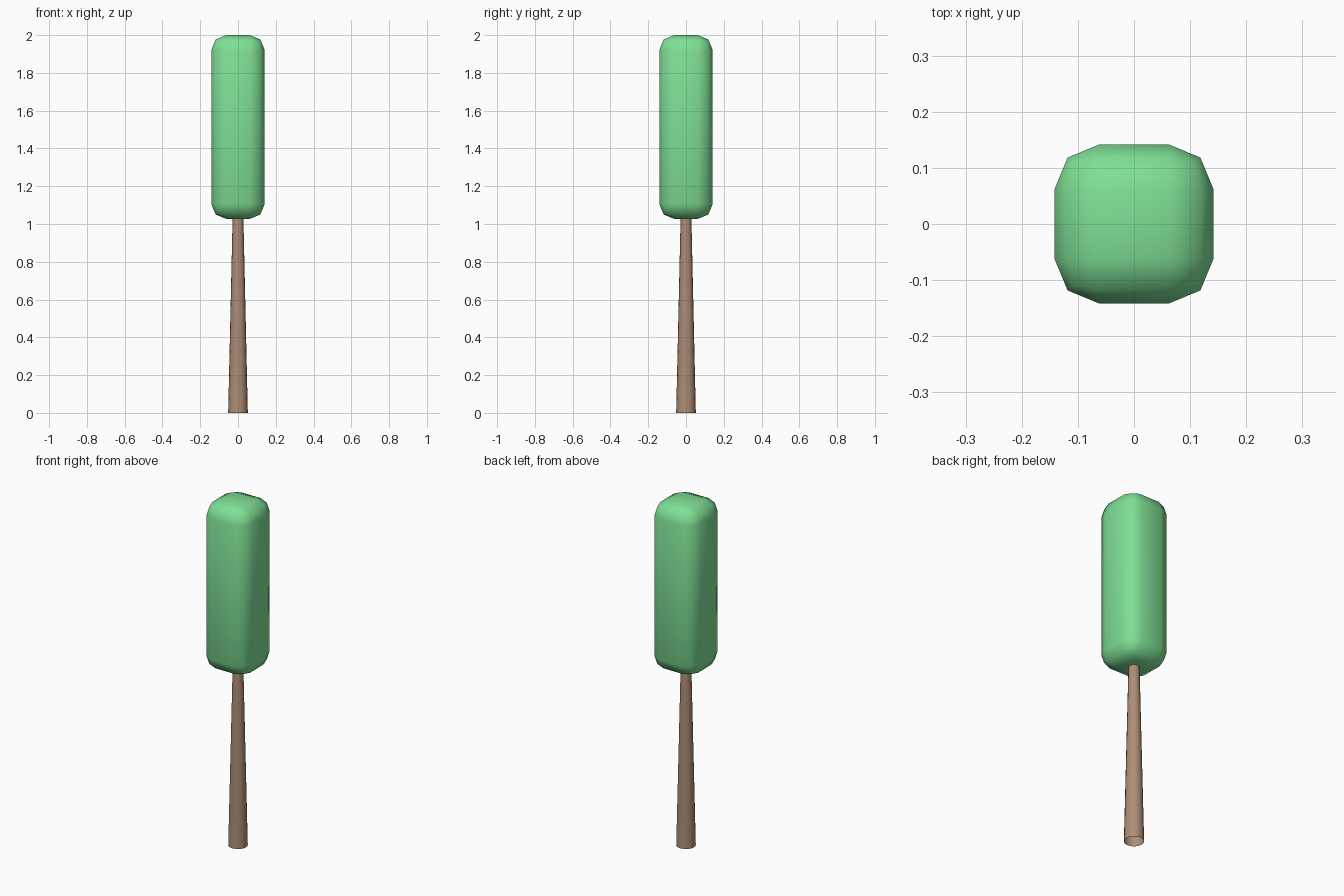
import bpy, bmesh, math

cube = bpy.data.objects.get("Cube")
if cube:
    bpy.data.objects.remove(cube, do_unlink=True)


def material(name, color):
    mat = bpy.data.materials.new(name)
    mat.use_nodes = True
    mat.diffuse_color = color
    mat.node_tree.nodes["Principled BSDF"].inputs["Base Color"].default_value = color
    return mat


def add_object(name, bm, mat, angle):
    bmesh.ops.recalc_face_normals(bm, faces=bm.faces)
    mesh = bpy.data.meshes.new(name)
    bm.to_mesh(mesh)
    bm.free()
    mesh.materials.append(mat)
    obj = bpy.data.objects.new(name, mesh)
    bpy.context.collection.objects.link(obj)
    bpy.ops.object.select_all(action='DESELECT')
    obj.select_set(True)
    bpy.context.view_layer.objects.active = obj
    bpy.ops.object.shade_smooth_by_angle(angle=math.radians(angle))
    return obj


green = material("leaf green", (0.21, 0.74, 0.30, 1))
brown = material("bark brown", (0.42, 0.27, 0.18, 1))

# Foliage: tall box with two-step rounded edges
width, bottom, top, rounding = 0.283, 1.027, 2.0, 0.079
bm = bmesh.new()
bmesh.ops.create_cube(bm, size=1)
bmesh.ops.scale(bm, vec=(width, width, top - bottom), verts=bm.verts)
bmesh.ops.translate(bm, vec=(0, 0, (top + bottom) / 2), verts=bm.verts)
bmesh.ops.bevel(bm, geom=bm.edges[:], offset=rounding, offset_type='OFFSET',
                segments=2, profile=0.5, affect='EDGES')
add_object("foliage", bm, green, 60)

# Trunk: tapered tube, open at the foot, ending inside the foliage
height = 1.1
bm = bmesh.new()
bmesh.ops.create_cone(bm, cap_ends=False, segments=16, radius1=0.052,
                      radius2=0.027, depth=height)
bmesh.ops.translate(bm, vec=(0, 0, height / 2), verts=bm.verts)
add_object("trunk", bm, brown, 60)
